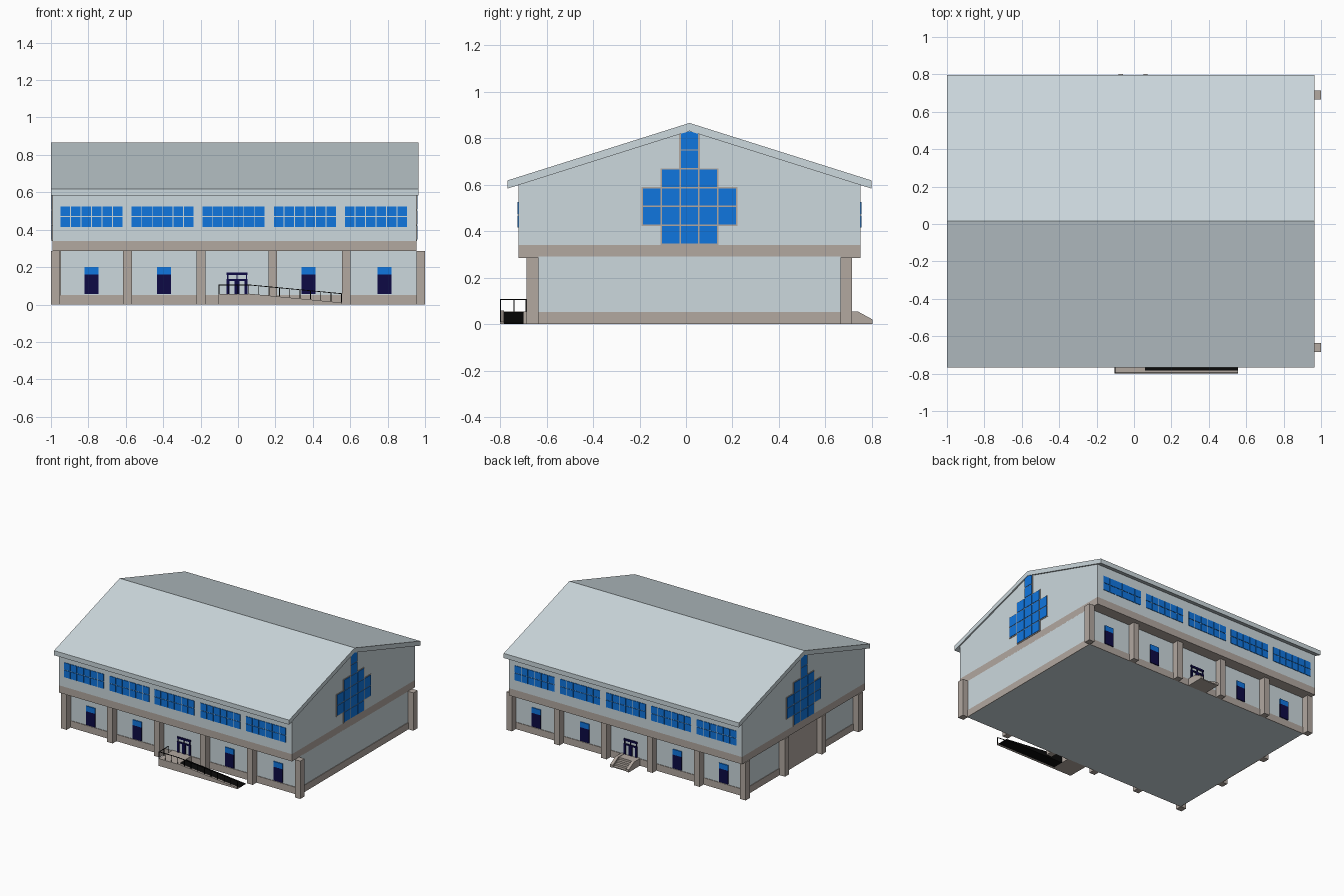
import bpy, bmesh, math
from mathutils import Vector

if "Cube" in bpy.data.objects:
    bpy.data.objects.remove(bpy.data.objects["Cube"])


def material(name, rgb):
    m = bpy.data.materials.new(name)
    m.diffuse_color = (*rgb, 1)
    m.use_nodes = True
    m.node_tree.nodes["Principled BSDF"].inputs["Base Color"].default_value = m.diffuse_color
    return m


WALL = material("pale_blue_grey", (0.604, 0.686, 0.723))
STONE = material("warm_grey_stone", (0.445, 0.392, 0.352))
GLASS = material("bright_blue", (0.005, 0.180, 0.740))
NAVY = material("dark_navy", (0.004, 0.003, 0.060))
BLACK = material("black", (0.003, 0.003, 0.003))


def finish(name, bm, mat):
    bmesh.ops.recalc_face_normals(bm, faces=bm.faces)
    me = bpy.data.meshes.new(name)
    bm.to_mesh(me)
    bm.free()
    me.materials.append(mat)
    ob = bpy.data.objects.new(name, me)
    bpy.context.collection.objects.link(ob)
    return ob


def boxes(name, mat, items):
    """One object from boxes given as (x0, x1, y0, y1, z0, z1)."""
    bm = bmesh.new()
    for x0, x1, y0, y1, z0, z1 in items:
        vs = bmesh.ops.create_cube(bm, size=1)["verts"]
        for v in vs:
            v.co = Vector((x0 if v.co.x < 0 else x1,
                           y0 if v.co.y < 0 else y1,
                           z0 if v.co.z < 0 else z1))
    return finish(name, bm, mat)


def prism(name, mat, profile, a, b, axis="x"):
    """Extrude a profile: (y, z) points along x, or (x, z) points along y."""
    bm = bmesh.new()
    put = (lambda p, t: (t, p[0], p[1])) if axis == "x" else (lambda p, t: (p[0], t, p[1]))
    face = bm.faces.new([bm.verts.new(put(p, a)) for p in profile])
    ext = bmesh.ops.extrude_face_region(bm, geom=[face])["geom"]
    move = Vector(put((0, 0), b - a))
    bmesh.ops.translate(bm, vec=move, verts=[g for g in ext if isinstance(g, bmesh.types.BMVert)])
    return finish(name, bm, mat)


MID = 0.015                          # ridge line in y
X0, X1 = -0.993, 0.955               # upper storey
YF, YB = MID - 0.735, MID + 0.735
LF, LB = MID - 0.65, MID + 0.65      # recessed ground floor
LX = -0.95
BAYS = [-0.783, -0.395, -0.005, 0.377, 0.783]
BAND = 0.34

# Main masses
boxes("ground_floor", WALL, [(LX, X1, LF, LB, 0, 0.29)])
boxes("floor_band", STONE, [(X0, X1, YF, YB, 0.285, BAND)])
prism("upper_storey", WALL, [(YF, BAND), (YB, BAND), (YB, 0.598), (MID, 0.832), (YF, 0.598)], X0, X1)
E = 0.7825
prism("roof", WALL, [(MID - E, 0.583), (MID, 0.83), (MID + E, 0.583),
                     (MID + E, 0.618), (MID, 0.865), (MID - E, 0.618)], -1.0, 0.965)

# Base strip around the ground floor
t = 0.004
boxes("base_strip", STONE, [
    (LX - t, X1 + t, LF - t, LF, 0, 0.052), (LX - t, X1 + t, LB, LB + t, 0, 0.052),
    (LX - t, LX, LF, LB, 0, 0.052), (X1, X1 + t, LF, LB, 0, 0.052)])

# Columns: front and back rows, plus two on the left end with a panel between
cols = []
for x in (-0.975, -0.59, -0.197, 0.187, 0.58, 0.978):
    for y in (LF - 0.025, LB + 0.025):
        cols.append((x - 0.024, x + 0.022, y - 0.025, y + 0.025, 0, 0.286))
for y in (-0.22, 0.22):
    cols.append((-0.999, LX, y - 0.025, y + 0.025, 0, 0.286))
boxes("columns", STONE, cols)
boxes("left_end_panel", STONE, [(LX - 0.008, LX, -0.2, 0.2, 0, 0.286)])

# Long upper windows, six by two panes in every bay
panes = []
for c in (-0.783, -0.403, -0.025, 0.358, 0.738):
    for i in range(6):
        for z in (0.415, 0.472):
            x = c + (i - 3) * 0.056
            for y0, y1 in ((YF - 0.004, YF), (YB, YB + 0.004)):
                panes.append((x + 0.002, x + 0.054, y0, y1, z, z + 0.053))
boxes("upper_windows", GLASS, panes)

# Stepped window on both gable ends: half-width in panes for every row
P = 0.081
cells, frames = [], []
for row, half in enumerate((1, 2, 2, 1, 0, 0)):
    z = 0.343 + row * P
    h = P if row < 5 else 0.066
    for x, s in ((X0, -1), (X1, 1)):
        lo, hi = sorted((x, x + s * 0.003))
        w = (half + 0.5) * P + 0.004
        frames.append((lo, hi, MID - w, MID + w, z - 0.003, z + h + 0.003))
        lo, hi = sorted((x, x + s * 0.006))
        for k in range(-half, half + 1):
            y = MID + k * P
            cells.append((lo, hi, y - 0.037, y + 0.037, z + 0.004, z + h - 0.002))
boxes("gable_window_frames", STONE, frames)
boxes("gable_window_panes", GLASS, cells)
for nm, x, s in (("left", X0, -1), ("right", X1, 1)):
    prism(nm + "_gable_window_tip", GLASS, [(MID - 0.037, 0.81), (MID + 0.037, 0.81),
          (MID + 0.037, 0.819), (MID, 0.829), (MID - 0.037, 0.819)], x, x + s * 0.006)

# Ground floor windows and entrance doors, front and back
lower, upper, door = [], [], []
for y, s in ((LF, -1), (LB, 1)):
    y0, y1 = sorted((y, y + s * 0.007))
    for c in BAYS[:2] + BAYS[3:]:
        lower.append((c - 0.037, c + 0.037, y0, y1, 0.057, 0.16))
        upper.append((c - 0.037, c + 0.037, y0, y1, 0.16, 0.2))
    c = BAYS[2]
    door.append((c - 0.056, c + 0.056, y0, y1, 0.157, 0.172))
    door.append((c - 0.056, c + 0.056, y0, y1, 0.125, 0.136))
    for dx, w in ((-0.048, 0.008), (0, 0.013), (0.048, 0.008)):
        door.append((c + dx - w, c + dx + w, y0, y1, 0.055, 0.13))
    for dx in (-0.05, 0, 0.05):
        door.append((c + dx - 0.003, c + dx + 0.003, y0, y1, 0.13, 0.16))
boxes("ground_window_lower", NAVY, lower)
boxes("ground_window_upper", GLASS, upper)
boxes("door_frames", NAVY, door)

# Front landing and ramp running down to the right
RX0, RX1 = 0.058, 0.555
boxes("front_landing", STONE, [(-0.103, RX0, -0.8, LF, 0, 0.055)])
prism("ramp_surface", BLACK, [(RX0, 0), (RX1, 0), (RX1, 0.004), (RX0, 0.052)], -0.782, -0.70, "y")
prism("ramp_curb", STONE, [(RX0, 0), (RX1, 0), (RX1, 0.010), (RX0, 0.058)], -0.8, -0.782, "y")

# Handrail with posts
r, ry = 0.002, -0.797
rail = [(-0.103, RX0, ry - r, ry + r, 0.103, 0.107), (-0.103, -0.099, ry, LF - 0.05, 0.103, 0.107)]
for x in (-0.101, -0.05, 0.0, 0.055):
    rail.append((x - r, x + r, ry - r, ry + r, 0.05, 0.105))
for y in (-0.74, -0.688):
    rail.append((-0.103, -0.099, y - r, y + r, 0.05, 0.105))
for i in range(1, 10):
    x = RX0 + (RX1 - RX0) * i / 9 - r
    z = 0.058 - 0.048 * i / 9
    rail.append((x - r, x + r, ry - r, ry + r, z - 0.005, z + 0.048))
boxes("handrail", BLACK, rail)
prism("ramp_handrail", BLACK, [(RX0, 0.103), (RX1, 0.056), (RX1, 0.060), (RX0, 0.107)],
      ry - r, ry + r, "y")

# Back entrance steps between two sloping cheeks
steps = [(-0.06, 0.05, LB, 0.73 + 0.022 * i, 0, 0.052 - 0.015 * i) for i in range(4)]
boxes("back_steps", STONE, steps)
for nm, x in (("left", -0.083), ("right", 0.05)):
    prism(nm + "_step_cheek", STONE, [(LB, 0), (0.802, 0), (0.802, 0.02), (0.738, 0.055), (LB, 0.055)],
          x, x + 0.023)
